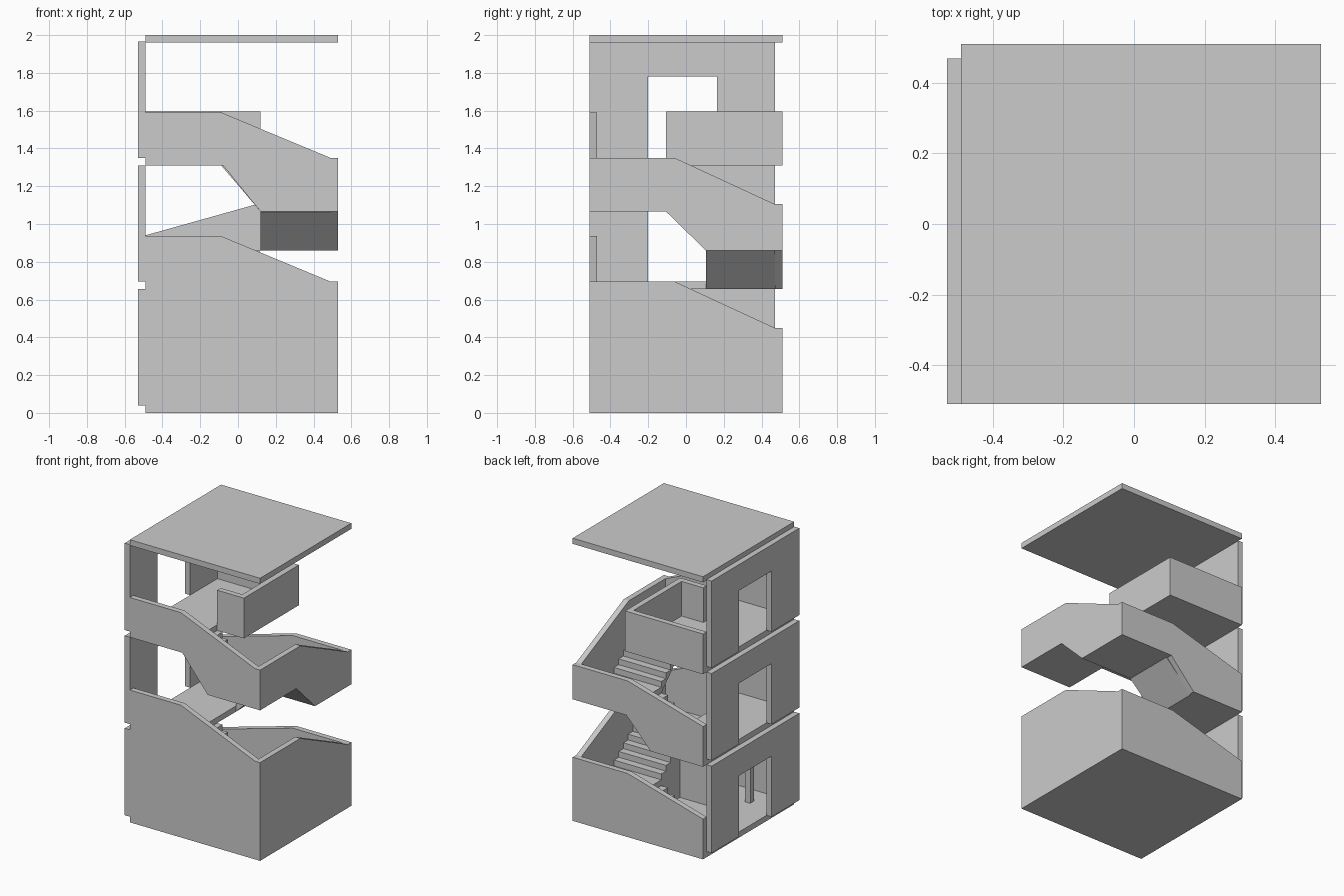
import bpy, bmesh

if "Cube" in bpy.data.objects:
    bpy.data.objects.remove(bpy.data.objects["Cube"])

RISE = 0.041          # one stair riser
STOREY = 0.655        # floor to floor
T = 0.04              # wall and slab thickness
XL, XR, XO = -0.49, 0.49, 0.53    # left end, inner right, outer right
YF, YI, YB = -0.51, 0.47, 0.51    # front, inner back, outer back
XA, XB = -0.09, 0.12  # stair well in x
YA, YC = -0.105, 0.105  # stair well in y


def prism(name, profile, along, lo, hi):
    """Extrude a (horizontal, z) profile; 'along' is the thickness axis."""
    bm = bmesh.new()
    put = (lambda u, z: (u, lo, z)) if along == 'y' else (lambda u, z: (lo, u, z))
    face = bm.faces.new([bm.verts.new(put(u, z)) for u, z in profile])
    ext = bmesh.ops.extrude_face_region(bm, geom=[face])
    moved = [g for g in ext['geom'] if isinstance(g, bmesh.types.BMVert)]
    d = hi - lo
    bmesh.ops.translate(bm, verts=moved, vec=(0, d, 0) if along == 'y' else (d, 0, 0))
    bmesh.ops.recalc_face_normals(bm, faces=bm.faces)
    me = bpy.data.meshes.new(name)
    bm.to_mesh(me)
    bm.free()
    ob = bpy.data.objects.new(name, me)
    bpy.context.collection.objects.link(ob)
    return ob


def box(name, x0, x1, y0, y1, z0, z1):
    return prism(name, [(x0, z0), (x1, z0), (x1, z1), (x0, z1)], 'y', y0, y1)


def flight(name, start, end, z, n, along, lo, hi):
    """Steps climbing from start to end, with a sloping underside."""
    run = (end - start) / (n - 1)
    pts = [(start, z - T), (start, z)]
    for i in range(n - 1):
        pts += [(start + i * run, z + (i + 1) * RISE),
                (start + (i + 1) * run, z + (i + 1) * RISE)]
    pts.append((end, z + n * RISE - T))
    prism(name, pts, along, lo, hi)


for s in range(3):
    f = T + s * STOREY            # finished floor of this storey
    n = s + 1

    # left wall with doorway
    prism(f"door_wall_{n}", [(YF, f), (-0.2, f), (-0.2, f + 0.43), (0.165, f + 0.43),
                             (0.165, f), (YI, f), (YI, f + 0.615), (YF, f + 0.615)],
          'x', -0.53, XL)
    # floor slab
    if s == 0:
        box("ground_slab", XL, XO, YF, YB, 0, T)
    else:
        box(f"floor_slab_{n}", XL, XA, YF, YB, f - T, f)
    if s == 2:
        continue

    back, front, top = f + 5 * RISE, f + 10 * RISE, f + 16 * RISE
    low = s == 0                  # ground walls reach down to the ground

    # back, right and front flights with two corner landings
    flight(f"back_flight_{n}", XA, XB, f, 5, 'y', YC, YI)
    box(f"back_landing_{n}", XB, XR, YC, YI, back - T, back)
    flight(f"right_flight_{n}", YC, YA, back, 5, 'x', XB, XR)
    box(f"front_landing_{n}", XB, XR, YF + T, YA, front - T, front)
    flight(f"front_flight_{n}", XB, XA, front, 6, 'y', YF + T, YA)

    # stepped parapet walls: top line, then underside
    def under(a, b, c, d, za, zb):
        if low:
            return [(d, 0), (a, 0)]
        return [(d, zb - T), (c, zb - T), (b, za - T), (a, za - T)]

    prism(f"back_wall_{n}", [(XL, f + 0.245), (0.10, back + 0.205), (XO, back + 0.205)]
          + under(XL, XA + 0.01, XB - 0.01, XO, f, back), 'y', YI, YB)
    prism(f"right_wall_{n}", [(YF, front + 0.245), (-0.06, front + 0.245), (YI, back + 0.205)]
          + under(YF, YA, YC, YI, front, back), 'x', XR, XO)
    prism(f"front_wall_{n}", [(XL, top + 0.24), (XA, top + 0.24), (XR, front + 0.245)]
          + under(XL, XA + 0.01, XB, XR, top, front), 'y', YF, YF + T)

# ground level: closing walls under the stairs and a landing post
flat = T + 10 * RISE - T
prism("under_stair_wall_front", [(XA, T), (XB, T), (XB, flat), (XA, flat + 6 * RISE)],
      'y', YA - T, YA)
prism("under_stair_wall_side", [(YA, T), (YC, T), (YC, flat - 5 * RISE), (YA, flat)],
      'x', XB, XB + T)
box("landing_post", -0.30, -0.26, -0.33, -0.29, T, STOREY)

# top floor extension over the well, with its parapets
f, h = T + 2 * STOREY, 1.595
box("top_floor", XA, XB, YA, YB, f - T, f)
box("top_back_parapet", XL, XB, YI, YB, f - T, h)
box("top_side_parapet", XB - T, XB, YA, YI, f - T, h)
box("top_front_parapet", XA, XB - T, YA, YA + T, f - T, h)

# roof
box("roof", XL, XO, YF, YB, 1.96, 2.0)
